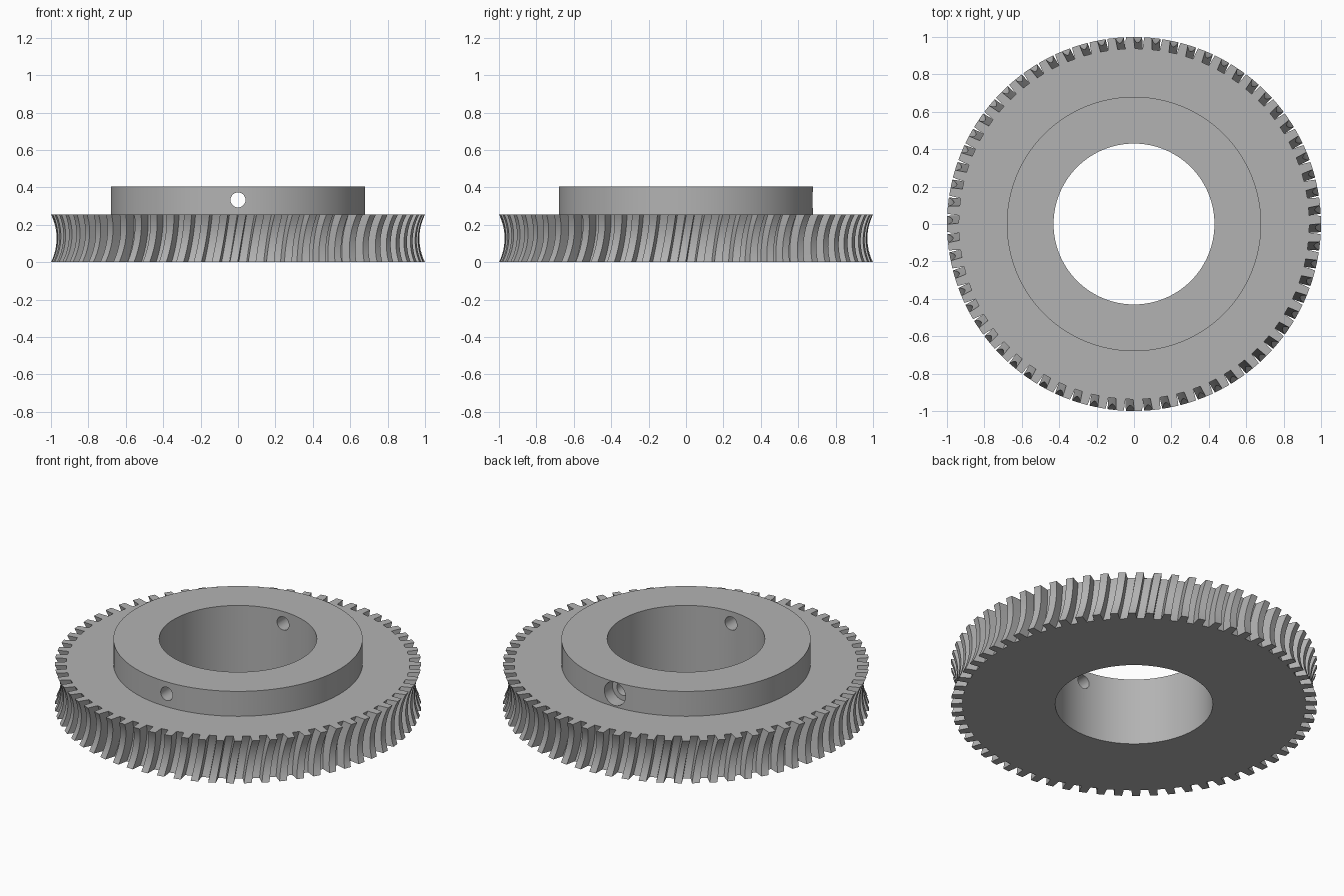
import bpy, bmesh
from math import cos, sin, pi, sqrt

TEETH = 64
WIDTH = 0.255          # height of the toothed rim
HUB_TOP = 0.405
HUB_R, BORE_R = 0.68, 0.43
THROAT_C = 1.258       # centre radius of the hollow throat
TIP_ARC, ROOT_ARC = 0.288, 0.345
TWIST = 0.045          # helix angle across the rim
STEPS = 12

cube = bpy.data.objects.get("Cube")
if cube:
    bpy.data.objects.remove(cube, do_unlink=True)

steel = bpy.data.materials.new("grey steel")
steel.use_nodes = True
GREY = (0.45, 0.45, 0.45, 1)
steel.diffuse_color = GREY
steel.node_tree.nodes["Principled BSDF"].inputs["Base Color"].default_value = GREY

# one tooth: (angle offset, is it on the tip)
TOOTH = [(-0.027, False), (-0.021, True), (0.021, True), (0.027, False)]
columns = [(i * 2 * pi / TEETH + a, tip) for i in range(TEETH) for a, tip in TOOTH]


def tooth_ring(bm, z):
    """Toothed outline at height z, hollowed and twisted."""
    h = z - WIDTH / 2
    twist = TWIST * h / WIDTH
    ring = []
    for a, tip in columns:
        r = THROAT_C - sqrt((TIP_ARC if tip else ROOT_ARC) ** 2 - h * h)
        ring.append(bm.verts.new((r * cos(a + twist), r * sin(a + twist), z)))
    return ring


def round_ring(bm, r, z):
    n = len(columns)
    return [bm.verts.new((r * cos(2 * pi * (i - 1.5) / n), r * sin(2 * pi * (i - 1.5) / n), z))
            for i in range(n)]


# wheel, hub and bore as one closed loft
bm = bmesh.new()
rings = [tooth_ring(bm, WIDTH * s / STEPS) for s in range(STEPS + 1)]
rings += [round_ring(bm, r, z) for r, z in
          ((HUB_R, WIDTH), (HUB_R, HUB_TOP), (BORE_R, HUB_TOP), (BORE_R, 0))]
for j, low in enumerate(rings):
    high = rings[(j + 1) % len(rings)]
    for i in range(len(low)):
        k = (i + 1) % len(low)
        bm.faces.new((low[i], low[k], high[k], high[i]))
bmesh.ops.recalc_face_normals(bm, faces=bm.faces)
mesh = bpy.data.meshes.new("worm_wheel")
bm.to_mesh(mesh)
bm.free()
wheel = bpy.data.objects.new("worm_wheel", mesh)
bpy.context.collection.objects.link(wheel)
mesh.materials.append(steel)


def drill(name, radius, y0, y1):
    """Cut a round hole along y through the hub wall."""
    bpy.ops.mesh.primitive_cylinder_add(
        vertices=48, radius=radius, depth=y1 - y0,
        location=(0, (y0 + y1) / 2, 0.333), rotation=(pi / 2, 0, 0))
    cutter = bpy.context.object
    cutter.name = name
    cutter.hide_render = True
    cutter.data.materials.append(steel)
    mod = wheel.modifiers.new(name, 'BOOLEAN')
    mod.operation = 'DIFFERENCE'
    mod.solver = 'EXACT'
    mod.object = cutter
    bpy.context.view_layer.objects.active = wheel
    bpy.ops.object.modifier_apply(modifier=name)
    bpy.data.objects.remove(cutter, do_unlink=True)


# cross hole through both walls, counterbored at the back
drill("cross_hole", 0.04, -0.9, 0.9)
drill("counterbore", 0.07, HUB_R - 0.08, 0.9)

bpy.ops.object.select_all(action='DESELECT')
wheel.select_set(True)
bpy.context.view_layer.objects.active = wheel
bpy.ops.object.shade_smooth_by_angle(angle=pi / 6)
